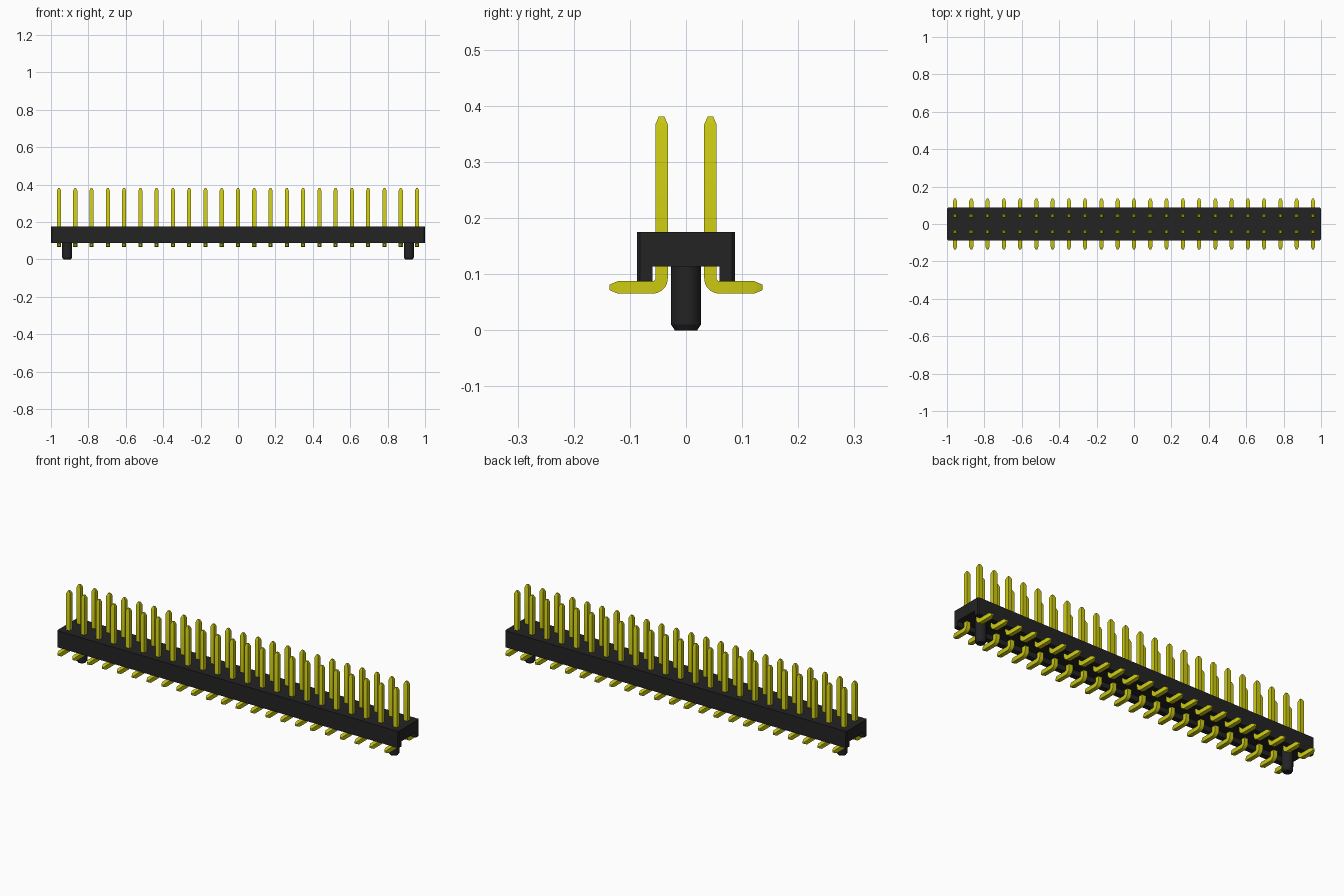
import bpy, bmesh, math
from mathutils import Vector

if "Cube" in bpy.data.objects:
    bpy.data.objects.remove(bpy.data.objects["Cube"], do_unlink=True)


def material(name, rgb, roughness):
    m = bpy.data.materials.new(name)
    m.use_nodes = True
    m.diffuse_color = (*rgb, 1)
    shader = next(n for n in m.node_tree.nodes if n.type == 'BSDF_PRINCIPLED')
    shader.inputs["Base Color"].default_value = (*rgb, 1)
    shader.inputs["Roughness"].default_value = roughness
    return m


def finish_mesh(bm, name, mat):
    bmesh.ops.recalc_face_normals(bm, faces=bm.faces[:])
    mesh = bpy.data.meshes.new(name)
    bm.to_mesh(mesh)
    bm.free()
    mesh.materials.append(mat)
    return mesh


def add_object(name, mesh, location=(0, 0, 0), turn=0.0):
    ob = bpy.data.objects.new(name, mesh)
    bpy.context.collection.objects.link(ob)
    ob.location = location
    ob.rotation_euler.z = turn
    return ob


def smooth(ob):
    bpy.ops.object.select_all(action='DESELECT')
    ob.select_set(True)
    bpy.context.view_layer.objects.active = ob
    bpy.ops.object.shade_smooth_by_angle(angle=math.radians(30))


black = material("black plastic", (0.017, 0.017, 0.017), 0.6)
yellow = material("yellow metal", (0.6, 0.59, 0.006), 0.5)

PITCH = 0.087
COLUMNS = 23
ROW_Y = 0.0435

# Housing: channel profile extruded along x, outer upright edges chamfered
bm = bmesh.new()
half = [(0.087, 0.175), (0.087, 0.087), (0.06, 0.087), (0.06, 0.114)]
profile = half + [(-y, z) for y, z in reversed(half)]
end = bm.faces.new([bm.verts.new((-1, y, z)) for y, z in profile])
grown = bmesh.ops.extrude_face_region(bm, geom=[end])["geom"]
bmesh.ops.translate(bm, vec=(2, 0, 0),
                    verts=[v for v in grown if isinstance(v, bmesh.types.BMVert)])
corners = [e for e in bm.edges
           if abs(e.verts[0].co.z - e.verts[1].co.z) > 0.05
           and all(abs(v.co.y) > 0.08 for v in e.verts)]
bmesh.ops.bevel(bm, geom=corners, offset=0.005, segments=1, affect='EDGES')
add_object("housing", finish_mesh(bm, "housing", black))

# Locating pegs: round posts with a chamfered foot
bm = bmesh.new()
rings = []
for radius, z in [(0.020, 0), (0.0265, 0.010), (0.0265, 0.116)]:
    rings.append([bm.verts.new((radius * math.cos(a), radius * math.sin(a), z))
                  for a in (math.tau * i / 32 for i in range(32))])
for low, high in zip(rings, rings[1:]):
    for i in range(32):
        j = (i + 1) % 32
        bm.faces.new((low[i], low[j], high[j], high[i]))
bm.faces.new(rings[0])
bm.faces.new(rings[-1])
peg_mesh = finish_mesh(bm, "locating_peg", black)
pegs = [add_object(name, peg_mesh, (x, 0, 0))
        for name, x in (("right_peg", -0.9135), ("left_peg", 0.9135))]
smooth(pegs[0])

# Pin: square section swept down, round the bend and outward, tapered at both ends
W, TIP, BEND = 0.011, 0.005, 0.016
FOOT_Z = 0.0765
down, out = Vector((0, 0, -1)), Vector((0, 1, 0))
path = [(Vector((0, 0, 0.381)), out, TIP), (Vector((0, 0, 0.367)), out, W)]
centre = Vector((0, BEND, FOOT_Z + BEND))
for i in range(9):
    a = math.radians(90 * i / 8)
    normal = out * math.cos(a) - down * math.sin(a)
    path.append((centre - normal * BEND, normal, W))
path += [(Vector((0, 0.122 - ROW_Y, FOOT_Z)), -down, W),
         (Vector((0, 0.136 - ROW_Y, FOOT_Z)), -down, TIP)]

bm = bmesh.new()
side = Vector((1, 0, 0))
rings = [[bm.verts.new(p + side * (sx * w) + n * (sn * w))
          for sx, sn in ((-1, -1), (1, -1), (1, 1), (-1, 1))] for p, n, w in path]
for a, b in zip(rings, rings[1:]):
    for i in range(4):
        j = (i + 1) % 4
        bm.faces.new((a[i], a[j], b[j], b[i]))
bm.faces.new(rings[0])
bm.faces.new(rings[-1])
pin_mesh = finish_mesh(bm, "pin", yellow)

# Two facing rows of pins
pins = []
for c in range(COLUMNS):
    x = (c - (COLUMNS - 1) / 2) * PITCH
    pins.append(add_object(f"back_pin_{c + 1}", pin_mesh, (x, ROW_Y, 0)))
    pins.append(add_object(f"front_pin_{c + 1}", pin_mesh, (x, -ROW_Y, 0), math.pi))
smooth(pins[0])
